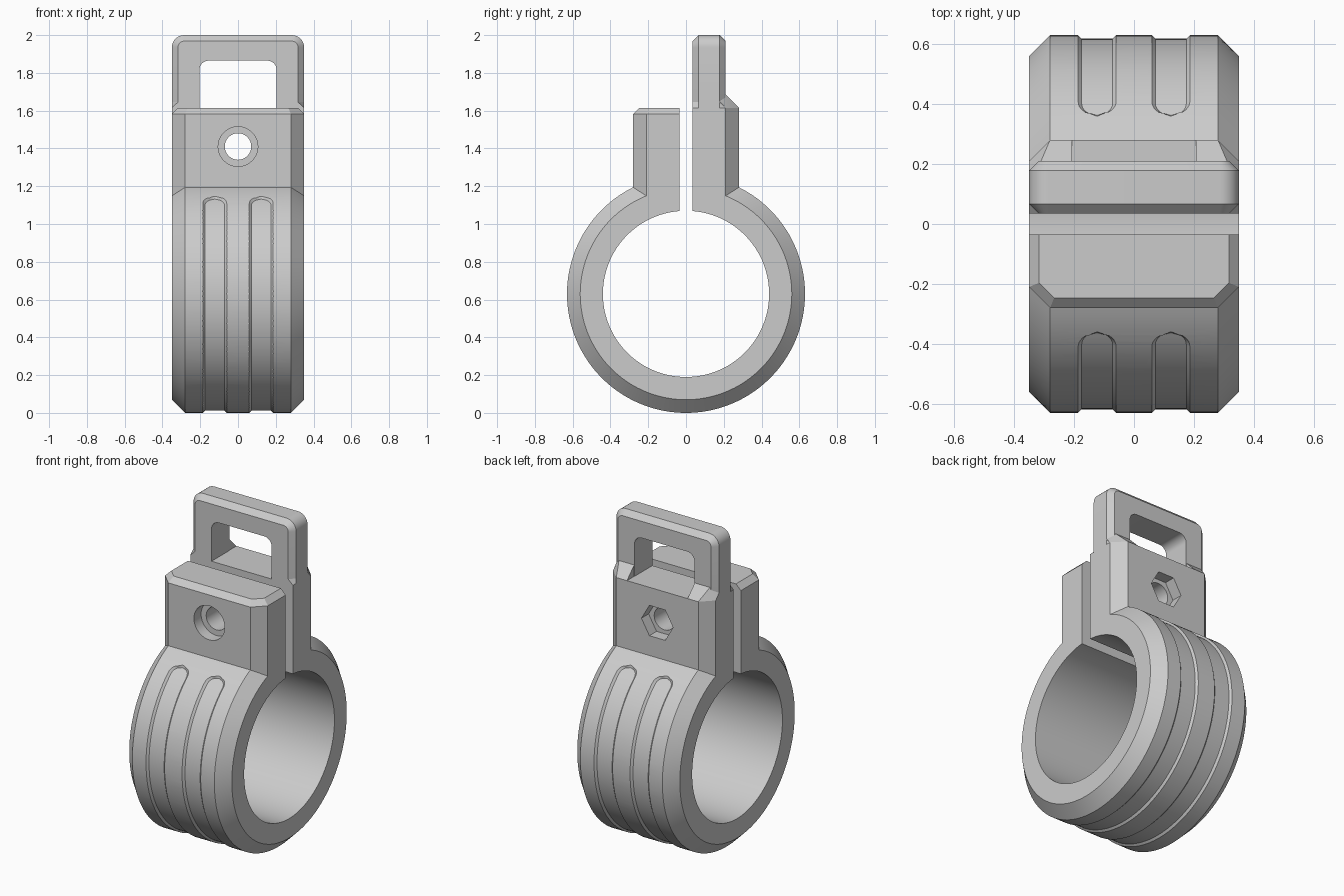
import bpy, bmesh
from math import sin, cos, pi, sqrt, asin, radians

RING_Z, RING_R, BORE_R = 0.63, 0.63, 0.44
HALF_W, LUG_Y, CHAMFER, GAP = 0.35, 0.28, 0.07, 0.035
TOP_Z, BOLT_Z, TOP_BEVEL = 1.615, 1.41, 0.033

cube = bpy.data.objects.get("Cube")
if cube:
    bpy.data.objects.remove(cube, do_unlink=True)

grey = bpy.data.materials.new("matte_grey")
grey.use_nodes = True
colour = (0.6, 0.6, 0.6, 1)
grey.diffuse_color = colour
grey.node_tree.nodes["Principled BSDF"].inputs["Base Color"].default_value = colour


def finish(name, bm):
    bmesh.ops.recalc_face_normals(bm, faces=bm.faces)
    mesh = bpy.data.meshes.new(name)
    bm.to_mesh(mesh)
    bm.free()
    mesh.materials.append(grey)
    obj = bpy.data.objects.new(name, mesh)
    bpy.context.collection.objects.link(obj)
    return obj


def loft(name, sections):
    """Closed solid through a list of equal-length point rings."""
    bm = bmesh.new()
    rings = [[bm.verts.new(p) for p in s] for s in sections]
    n = len(rings[0])
    for a, b in zip(rings, rings[1:]):
        for i in range(n):
            j = (i + 1) % n
            bm.faces.new((a[i], a[j], b[j], b[i]))
    bm.faces.new(rings[0])
    bm.faces.new(rings[-1])
    return finish(name, bm)


def select(obj):
    bpy.ops.object.select_all(action='DESELECT')
    obj.select_set(True)
    bpy.context.view_layer.objects.active = obj


def cut(obj, tool):
    select(obj)
    mod = obj.modifiers.new("cut", 'BOOLEAN')
    mod.operation, mod.solver, mod.object = 'DIFFERENCE', 'EXACT', tool
    bpy.ops.object.modifier_apply(modifier=mod.name)
    bpy.data.objects.remove(tool, do_unlink=True)


def arc(r, start, end, n=128):
    """Points (y, z) round the ring axis, angles from straight up."""
    angles = [start + (end - start) * i / n for i in range(n + 1)]
    return [(-r * sin(a), RING_Z + r * cos(a)) for a in angles]


def clamp_outline(x, inset):
    """Open ring with two upright lugs, seen from the side."""
    r, d = RING_R - inset, LUG_Y - inset
    outer, inner = asin(d / r), asin(GAP / BORE_R)
    pts = arc(r, outer, 2 * pi - outer) + [(d, TOP_Z), (GAP, TOP_Z)]
    pts += arc(BORE_R, 2 * pi - inner, inner) + [(-GAP, TOP_Z), (-d, TOP_Z)]
    return [(x, y, z) for y, z in pts]


def bolt_cutter(r, y0, y1, n):
    return loft("bolt_cutter", [[(r * cos(2 * pi * i / n), y, BOLT_Z + r * sin(2 * pi * i / n))
                                 for i in range(n)] for y in (y0, y1)])


def bevel_cutter(dx, dy, dist):
    """Wedge trimming the front lug's top edge facing (dx, dy)."""
    oy, z = -0.61, TOP_Z - TOP_BEVEL
    reach = dist - dy * oy
    wedge = ((reach - 0.1, z + 0.1), (reach + 0.1, z - 0.1), (reach + 0.1, z + 0.1))
    return loft("bevel_cutter", [[(dx * d - dy * t, oy + dy * d + dx * t, h)
                                  for d, h in wedge] for t in (-0.6, 0.6)])


def groove_cutter(x, half=0.0625, depth=0.012, over=0.02):
    """Curved slot with round ends and sloping walls, running under the ring."""
    start = asin(0.36 / RING_R) + half / RING_R
    tips = [(half + over) * cos(pi / 2 * i / 14) for i in range(1, 14)]
    steps = [(start - t / RING_R, t) for t in tips]
    steps += [(start + (2 * pi - 2 * start) * i / 96, 0) for i in range(97)]
    steps += [(2 * pi - start + t / RING_R, t) for t in reversed(tips)]
    sections = []
    for a, t in steps:
        low = RING_R - depth + max(0, t - half + depth)
        floor = sqrt(max(0, (half - depth) ** 2 - t * t)) + 0.001
        rim = sqrt((half + over) ** 2 - t * t) + 0.001
        sections.append([(x + w, r * sin(a), RING_Z + r * cos(a)) for w, r in
                         ((-floor, low), (floor, low),
                          (rim, RING_R + over), (-rim, RING_R + over))])
    return loft("groove_cutter", sections)


def arch(w, foot, base, top, r, y, n=8):
    """Upright outline with rounded top corners."""
    pts = [(-foot, y, base), (-w, y, base + 0.03)]
    for cx, start in ((r - w, pi), (w - r, pi / 2)):
        for i in range(n + 1):
            a = start - pi / 2 * i / n
            pts.append((cx + r * cos(a), y, top - r + r * sin(a)))
    return pts + [(w, y, base + 0.03), (foot, y, base)]


# Split clamp ring and its lugs, chamfered along the outer edges
clamp = loft("clamp_ring", [clamp_outline(-HALF_W, CHAMFER),
                            clamp_outline(CHAMFER - HALF_W, 0),
                            clamp_outline(HALF_W - CHAMFER, 0),
                            clamp_outline(HALF_W, CHAMFER)])

# Grip grooves
for gx in (-0.123, 0.123):
    cut(clamp, groove_cutter(gx))

# Bevelled top edge of the front lug
k = sqrt(0.5)
corner = (HALF_W + LUG_Y - CHAMFER) * k
for direction in ((1, 0, HALF_W), (-1, 0, HALF_W), (0, -1, LUG_Y),
                  (k, -k, corner), (-k, -k, corner)):
    cut(clamp, bevel_cutter(*direction))

# Bolt hole, round head recess in front, hex nut pocket behind
for hole in ((0.07, -0.5, 0.5, 48), (0.105, -0.5, -0.21, 48), (0.108, 0.21, 0.5, 6)):
    cut(clamp, bolt_cutter(*hole))

# Strap loop with bevelled rim and an open window
strap = loft("strap_loop", [arch(HALF_W - i, HALF_W, TOP_Z, 2 - i, 0.065 - i, y)
                            for y, i in ((GAP, 0.032), (0.067, 0), (0.178, 0), (0.21, 0.032))])
cut(strap, loft("window_cutter", [arch(0.205, 0.205, 1.5, 1.865, 0.05, y)
                                  for y in (-0.1, 0.4)]))

# Sloped gussets behind the loop legs
parts = [clamp, strap]
for side, label in ((1, "left"), (-1, "right")):
    bm = bmesh.new()
    for x, y, z in ((0.207, 0.17, TOP_Z), (0.207, 0.28, TOP_Z), (0.28, 0.28, TOP_Z),
                    (0.35, 0.21, TOP_Z), (0.35, 0.17, TOP_Z), (0.207, 0.17, 1.685),
                    (0.207, 0.21, 1.685), (0.31, 0.21, 1.685), (0.35, 0.178, 1.65)):
        bm.verts.new((side * x, y, z))
    bmesh.ops.convex_hull(bm, input=bm.verts)
    parts.append(finish(label + "_gusset", bm))

for obj in parts:
    select(obj)
    bpy.ops.object.shade_smooth_by_angle(angle=radians(25))
